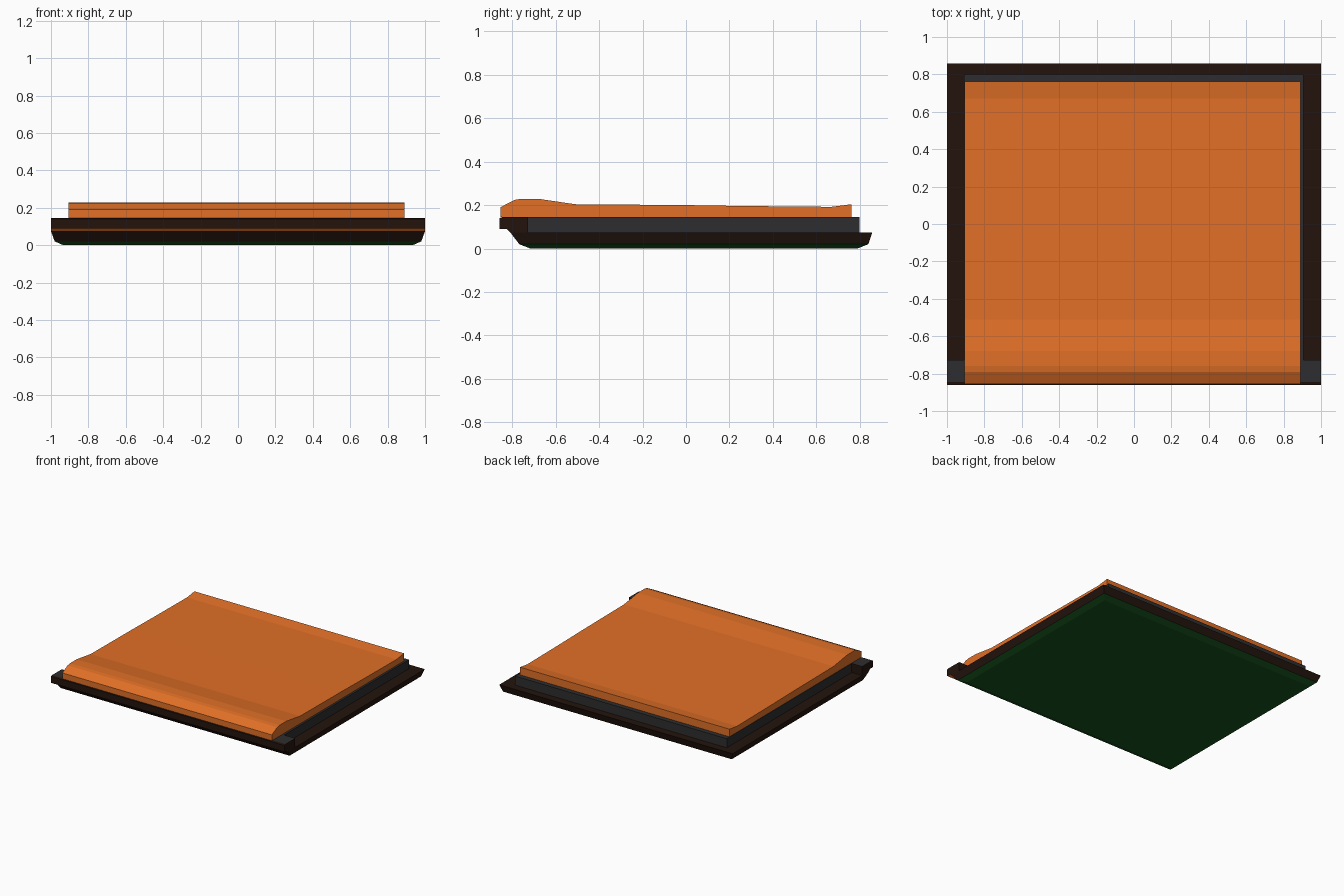
import bpy, bmesh

if "Cube" in bpy.data.objects:
    bpy.data.objects.remove(bpy.data.objects["Cube"])


def material(name, rgb):
    m = bpy.data.materials.new(name)
    m.diffuse_color = (*rgb, 1)
    m.use_nodes = True
    m.node_tree.nodes["Principled BSDF"].inputs["Base Color"].default_value = m.diffuse_color
    return m


ORANGE = material("orange", (0.75, 0.16, 0.02))
BROWN = material("dark_brown", (0.017, 0.007, 0.004))
GREEN = material("green", (0.008, 0.085, 0.012))
GREY = material("dark_grey", (0.027, 0.027, 0.029))


def finish(name, bm, mats):
    bmesh.ops.recalc_face_normals(bm, faces=bm.faces)
    me = bpy.data.meshes.new(name)
    bm.to_mesh(me)
    bm.free()
    for m in mats:
        me.materials.append(m)
    ob = bpy.data.objects.new(name, me)
    bpy.context.collection.objects.link(ob)
    return ob


def extrude_x(name, profile, x0, x1, mats, edge_mats=None):
    """Sweep a closed (y, z) profile along x; edge_mats maps profile edge -> slot."""
    bm = bmesh.new()
    a = [bm.verts.new((x0, y, z)) for y, z in profile]
    b = [bm.verts.new((x1, y, z)) for y, z in profile]
    bm.faces.new(a)
    bm.faces.new(b)
    n = len(profile)
    for i in range(n):
        j = (i + 1) % n
        f = bm.faces.new((a[i], a[j], b[j], b[i]))
        f.material_index = (edge_mats or {}).get(i, 0)
    return finish(name, bm, mats)


# tray: stacked rectangles (half width, front y, back y, z), green underside
levels = [(0.935, -0.717, 0.79, 0.0), (0.98, -0.768, 0.84, 0.02),
          (1.0, -0.81, 0.858, 0.075)]
bm = bmesh.new()
rings = [[bm.verts.new(p) for p in ((-w, f, z), (w, f, z), (w, k, z), (-w, k, z))]
         for w, f, k, z in levels]
bm.faces.new(rings[0]).material_index = 1
bm.faces.new(rings[-1])
for level, (lo, hi) in enumerate(zip(rings, rings[1:])):
    for i in range(4):
        j = (i + 1) % 4
        f = bm.faces.new((lo[i], lo[j], hi[j], hi[i]))
        f.material_index = 1 if level == 0 else 0
finish("tray", bm, [BROWN, GREEN])

# front lip: grey top, orange strip underneath
extrude_x("front_lip",
          [(-0.845, 0.145), (-0.86, 0.14), (-0.86, 0.09), (-0.825, 0.09),
           (-0.81, 0.075), (-0.728, 0.075), (-0.728, 0.145)],
          -1, 1, [BROWN, ORANGE, GREY], {2: 1, 3: 1, 6: 2})

# inner slab
extrude_x("inner_slab",
          [(-0.728, 0.075), (0.80, 0.075), (0.80, 0.145), (-0.728, 0.145)],
          -0.91, 0.905, [GREY])

# cushion with raised front roll
extrude_x("cushion",
          [(-0.855, 0.145), (-0.855, 0.19), (-0.79, 0.224), (-0.76, 0.229),
           (-0.68, 0.229), (-0.51, 0.204), (0.0, 0.2), (0.25, 0.196),
           (0.67, 0.192), (0.763, 0.204), (0.763, 0.145)],
          -0.907, 0.889, [ORANGE])
